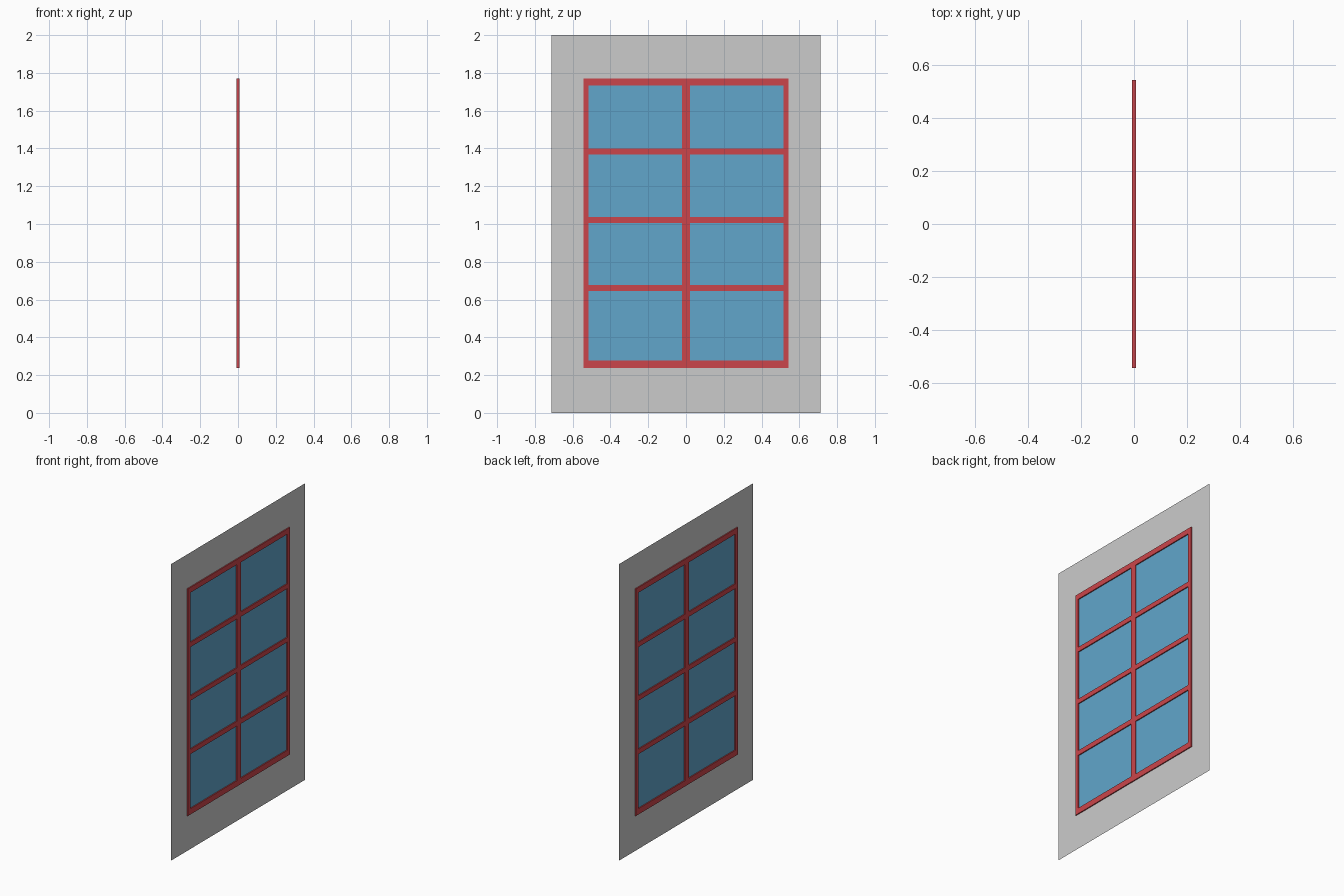
import bpy, bmesh

if "Cube" in bpy.data.objects:
    bpy.data.objects.remove(bpy.data.objects["Cube"])


def sheet(name, ys, zs, keep, color=None, thickness=0):
    """Flat panel at x = 0 made of the kept cells of a y/z grid."""
    bm = bmesh.new()
    grid = [[bm.verts.new((0, y, z)) for z in zs] for y in ys]
    for i in range(len(ys) - 1):
        for j in range(len(zs) - 1):
            if keep(i, j):
                bm.faces.new((grid[i][j], grid[i + 1][j],
                              grid[i + 1][j + 1], grid[i][j + 1]))
    bmesh.ops.delete(bm, geom=[v for v in bm.verts if not v.link_faces], context='VERTS')
    mesh = bpy.data.meshes.new(name)
    bm.to_mesh(mesh)
    bm.free()
    obj = bpy.data.objects.new(name, mesh)
    bpy.context.collection.objects.link(obj)
    if color:
        mat = bpy.data.materials.new(name + "_material")
        mat.diffuse_color = color
        mat.use_nodes = True
        mat.node_tree.nodes["Principled BSDF"].inputs["Base Color"].default_value = mat.diffuse_color
        mesh.materials.append(mat)
    if thickness:
        mod = obj.modifiers.new("Thickness", 'SOLIDIFY')
        mod.thickness = thickness
        mod.offset = 0
    return obj


# Edges of the frame bars and panes
bar_y = [-0.543, -0.517, -0.021, 0.021, 0.517, 0.543]
bar_z = [0.238, 0.277, 0.645, 0.678, 1.006, 1.038, 1.367, 1.399, 1.734, 1.770]


def is_pane(i, j):
    return i % 2 == 1 and j % 2 == 1


# Wall panel with the window opening
sheet("wall", [-0.712, bar_y[0], bar_y[-1], 0.712], [0, bar_z[0], bar_z[-1], 2],
      lambda i, j: (i, j) != (1, 1))

# Raised frame with its glazing bars
sheet("window_frame", bar_y, bar_z, lambda i, j: not is_pane(i, j),
      (0.60, 0.06, 0.07, 1), 0.014)

# Glass panes
sheet("glass_panes", bar_y, bar_z, is_pane, (0.12, 0.38, 0.60, 1))
